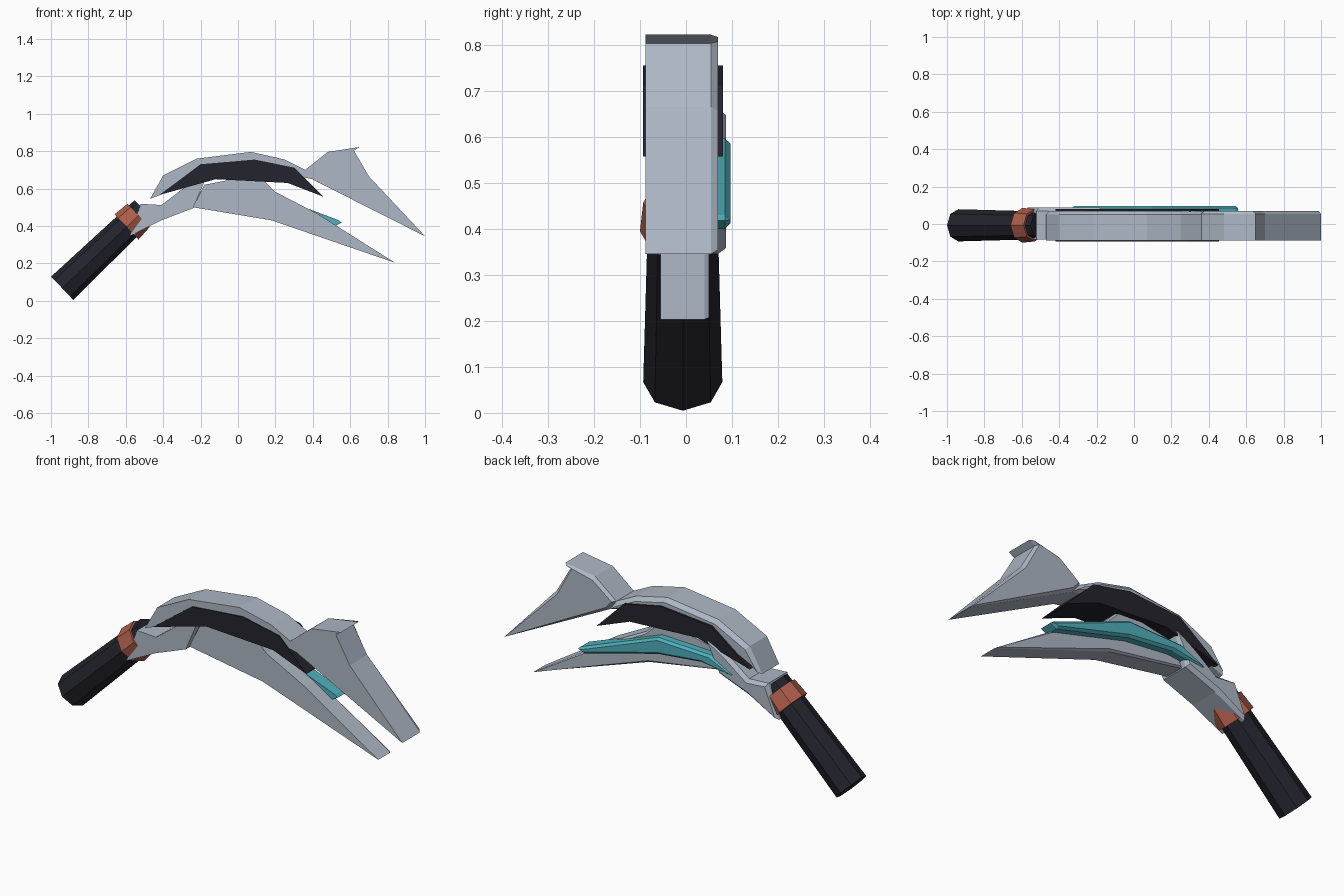
import bpy, bmesh, math
from mathutils import Vector

cube = bpy.data.objects.get("Cube")
if cube:
    bpy.data.objects.remove(cube, do_unlink=True)


def material(name, rgb):
    m = bpy.data.materials.new(name)
    m.use_nodes = True
    m.diffuse_color = (*rgb, 1)
    m.node_tree.nodes["Principled BSDF"].inputs["Base Color"].default_value = (*rgb, 1)
    return m


STEEL = material("pale_steel", (0.42, 0.48, 0.56))
DARK = material("dark_charcoal", (0.017, 0.017, 0.026))
TEAL = material("teal", (0.08, 0.43, 0.5))
RUST = material("rust_orange", (0.42, 0.11, 0.07))


def finish(name, bm, mat):
    bmesh.ops.recalc_face_normals(bm, faces=bm.faces)
    mesh = bpy.data.meshes.new(name)
    bm.to_mesh(mesh)
    bm.free()
    mesh.materials.append(mat)
    ob = bpy.data.objects.new(name, mesh)
    bpy.context.collection.objects.link(ob)
    return ob


def plate(name, profile, y0, y1, mat, bevel=0.0):
    """Side profile (x, z) extruded from y0 to y1, its back rim bevelled."""
    bm = bmesh.new()
    front = [bm.verts.new((x, y0, z)) for x, z in profile]
    mid = [bm.verts.new((x, y1 - bevel, z)) for x, z in profile]
    bm.faces.new(front)
    back = bm.faces.new(mid[::-1])
    for i in range(len(profile)):
        j = (i + 1) % len(profile)
        bm.faces.new((front[i], front[j], mid[j], mid[i]))
    bmesh.ops.recalc_face_normals(bm, faces=bm.faces)
    if bevel:
        bmesh.ops.inset_region(bm, faces=[back], thickness=bevel, depth=bevel,
                               use_even_offset=False)
    return finish(name, bm, mat)


# Handle axis, running up towards the guard
BASE = Vector((-0.94, -0.007, 0.067))
AXIS = Vector((0.724, 0, 0.69)).normalized()


def grip_section(name, start, end, r0, r1, mat):
    """Eight-sided tapered section along the handle axis."""
    bm = bmesh.new()
    bmesh.ops.create_cone(bm, cap_ends=True, segments=8, radius1=r0, radius2=r1,
                          depth=end - start)
    ob = finish(name, bm, mat)
    ob.location = BASE + AXIS * (start + end) / 2
    ob.rotation_euler.y = math.atan2(AXIS.x, AXIS.z)
    return ob


# Handle and collar
grip_section("handle", 0, 0.605, 0.086, 0.074, DARK)
grip_section("handle_collar", 0.475, 0.565, 0.093, 0.086, RUST)

# Guard joining the handle to both blades
plate("guard", [(-0.58, 0.345), (-0.52, 0.518), (-0.41, 0.512), (-0.28, 0.61),
                (-0.17, 0.66), (-0.24, 0.495), (-0.41, 0.43)],
      -0.083, 0.087, STEEL, 0.018)

# Lower blade
plate("lower_blade", [(-0.24, 0.5), (-0.18, 0.62), (0, 0.655), (0.13, 0.65),
                      (0.2, 0.582), (0.42, 0.468), (0.84, 0.203), (0.18, 0.43)],
      -0.055, 0.05, STEEL, 0.01)

# Teal strip behind the lower blade
plate("teal_strip", [(-0.33, 0.515), (-0.2, 0.585), (0.1, 0.596), (0.54, 0.43),
                     (0.555, 0.418), (0.52, 0.4), (0.1, 0.51), (-0.15, 0.535)],
      0.02, 0.097, TEAL, 0.012)

# Upper arch with its dark core showing on both sides
plate("upper_arch", [(-0.47, 0.545), (-0.4, 0.67), (-0.22, 0.76), (0.07, 0.796),
                     (0.25, 0.755), (0.36, 0.7), (0.4, 0.65), (0.3, 0.67),
                     (0.1, 0.7), (-0.18, 0.68), (-0.41, 0.568)],
      -0.088, 0.07, STEEL, 0.02)
plate("dark_core", [(-0.42, 0.566), (-0.2, 0.73), (0.09, 0.755), (0.3, 0.712),
                    (0.455, 0.557), (0.265, 0.63), (-0.12, 0.65)],
      -0.093, 0.08, DARK)

# Hooked upper blade
plate("upper_blade", [(0.36, 0.7), (0.48, 0.796), (0.65, 0.822), (0.62, 0.803),
                      (0.7, 0.665), (1.0, 0.345), (0.4, 0.648)],
      -0.088, 0.07, STEEL, 0.016)
